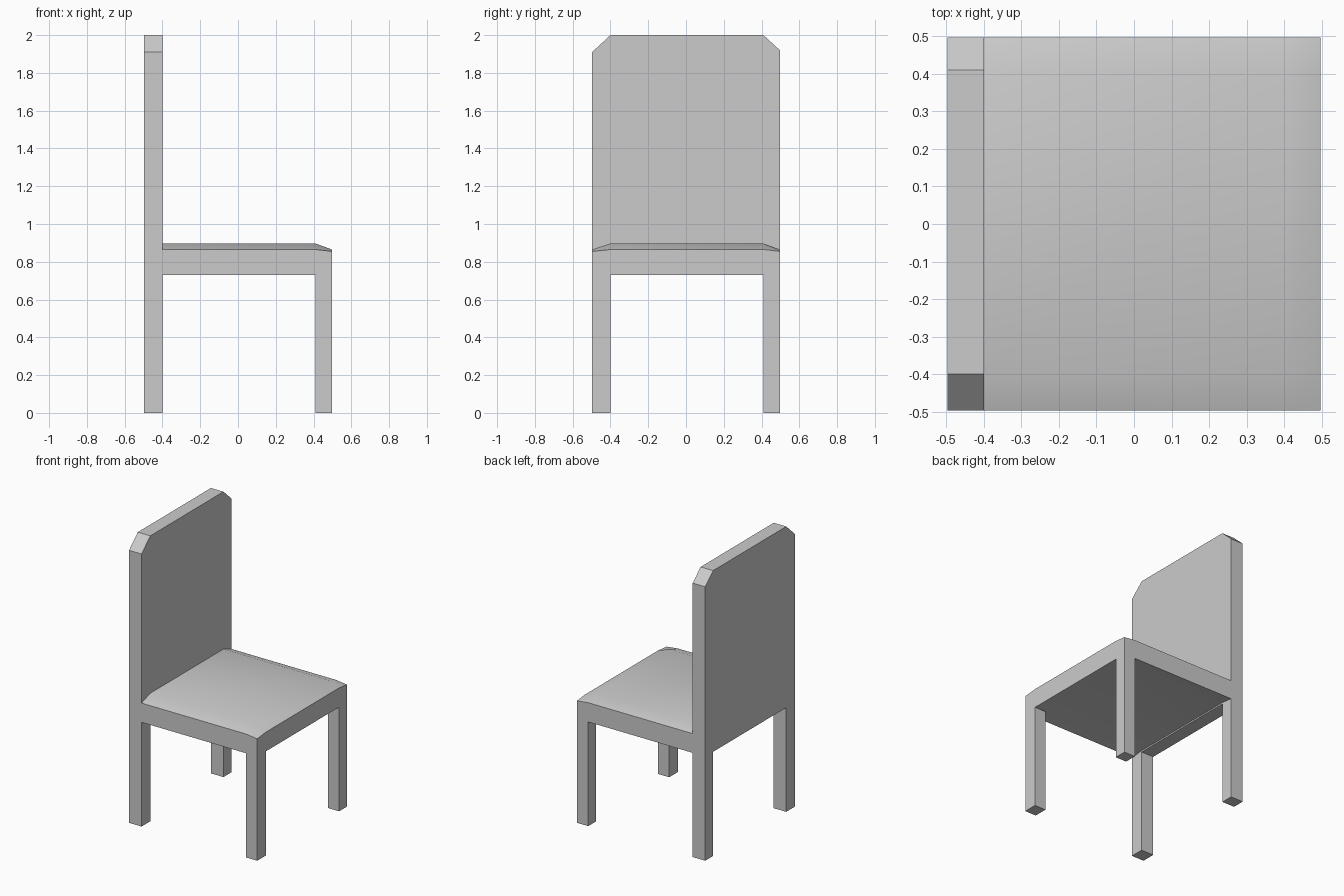
import bpy, bmesh

if "Cube" in bpy.data.objects:
    bpy.data.objects.remove(bpy.data.objects["Cube"])

H = 0.497                 # half width of the chair
IN0, IN1 = -0.40, 0.41    # inner faces of the legs and rails
RAIL = 0.73               # underside of the seat rails


def finish(bm, name):
    bmesh.ops.recalc_face_normals(bm, faces=bm.faces)
    mesh = bpy.data.meshes.new(name)
    bm.to_mesh(mesh)
    bm.free()
    obj = bpy.data.objects.new(name, mesh)
    bpy.context.collection.objects.link(obj)
    return obj


def extrude(name, points, direction):
    """Extrude a flat polygon along a direction into a solid."""
    bm = bmesh.new()
    face = bm.faces.new([bm.verts.new(p) for p in points])
    top = bmesh.ops.extrude_face_region(bm, geom=[face], use_keep_orig=True)
    moved = [g for g in top["geom"] if isinstance(g, bmesh.types.BMVert)]
    bmesh.ops.translate(bm, verts=moved, vec=direction)
    return finish(bm, name)


# Back frame: chamfered back panel running down into the two rear legs
profile = [(-H, 0), (IN0, 0), (IN0, RAIL), (IN1, RAIL), (IN1, 0), (H, 0),
           (H, 1.92), (IN1, 2.0), (IN0, 2.0), (-H, 1.91)]
extrude("back_frame", [(-H, y, z) for y, z in profile], (H + IN0, 0, 0))

# Two legs at the open end of the seat
for name, y0, y1 in (("front_leg", -H, IN0), ("rear_leg", IN1, H)):
    extrude(name, [(IN1, y0, 0), (H, y0, 0), (H, y1, 0), (IN1, y1, 0)],
            (0, 0, RAIL))

# Seat: cushion sloping to its three free edges, shallow hollow underneath
xs, ys = (IN0, IN1, H), (-H, IN0, IN1, H)
bm = bmesh.new()
upper, lower = {}, {}
for i, x in enumerate(xs):
    for j, y in enumerate(ys):
        rim = (i == 2) + (j in (0, 3))
        upper[i, j] = bm.verts.new((x, y, (0.897, 0.865, 0.855)[rim]))
        lower[i, j] = bm.verts.new((x, y, RAIL if rim else RAIL + 0.01))
for grid in (upper, lower):
    for i in range(2):
        for j in range(3):
            bm.faces.new([grid[i, j], grid[i + 1, j],
                          grid[i + 1, j + 1], grid[i, j + 1]])
border = [(0, 0), (1, 0), (2, 0), (2, 1), (2, 2), (2, 3), (1, 3), (0, 3),
          (0, 2), (0, 1)]
for a, b in zip(border, border[1:] + border[:1]):
    bm.faces.new([lower[a], lower[b], upper[b], upper[a]])
seat = finish(bm, "seat")

# Soften the gentle cushion slopes, keep the rail edges sharp
bpy.context.view_layer.objects.active = seat
seat.select_set(True)
bpy.ops.object.shade_smooth_by_angle(angle=0.5)
